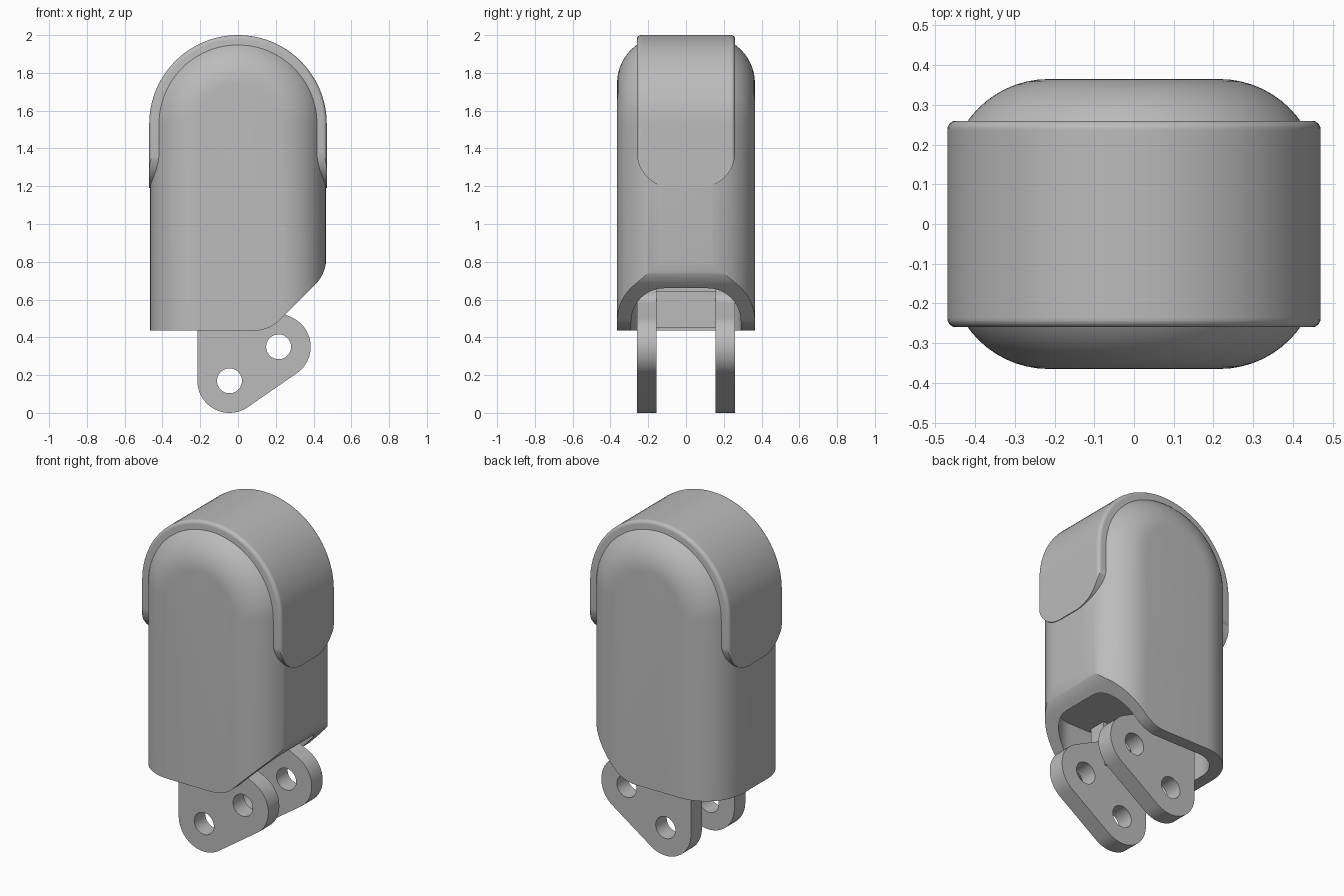
import bpy, bmesh
from math import sin, cos, tan, pi, radians, sqrt
from mathutils import Vector

if "Cube" in bpy.data.objects:
    bpy.data.objects.remove(bpy.data.objects["Cube"], do_unlink=True)

grey = bpy.data.materials.new("plain grey")
grey.use_nodes = True
GREY = (0.5, 0.5, 0.5, 1)
grey.diffuse_color = GREY
grey.node_tree.nodes["Principled BSDF"].inputs["Base Color"].default_value = GREY

ARCH_Z = 1.53


def finish(bm, name):
    bmesh.ops.recalc_face_normals(bm, faces=bm.faces)
    mesh = bpy.data.meshes.new(name)
    bm.to_mesh(mesh)
    bm.free()
    mesh.materials.append(grey)
    ob = bpy.data.objects.new(name, mesh)
    bpy.context.collection.objects.link(ob)
    return ob


def select(ob):
    bpy.ops.object.select_all(action='DESELECT')
    ob.select_set(True)
    bpy.context.view_layer.objects.active = ob


def smooth(ob):
    select(ob)
    bpy.ops.object.shade_smooth_by_angle(angle=radians(30))


def cut(ob, tool, operation='DIFFERENCE'):
    mod = ob.modifiers.new("cut", 'BOOLEAN')
    mod.operation, mod.solver, mod.object = operation, 'EXACT', tool
    select(ob)
    bpy.ops.object.modifier_apply(modifier=mod.name)
    bpy.data.objects.remove(tool, do_unlink=True)


def arc(cx, cy, r, start, end, steps=24):
    angles = [radians(start + (end - start) * i / steps) for i in range(steps + 1)]
    return [(cx + r * cos(a), cy + r * sin(a)) for a in angles]


def rounded(corners, steps=12):
    """Outline from (x, y, radius) corners, each filleted by its radius."""
    out = []
    for i, (x, y, r) in enumerate(corners):
        p = Vector((x, y))
        if r == 0:
            out.append((x, y))
            continue
        a = (Vector(corners[i - 1][:2]) - p).normalized()
        b = (Vector(corners[(i + 1) % len(corners)][:2]) - p).normalized()
        half = a.angle(b) / 2
        centre = p + (a + b).normalized() * (r / sin(half))
        start = p + a * (r / tan(half)) - centre
        end = p + b * (r / tan(half)) - centre
        for k in range(steps + 1):
            d = start.slerp(end, k / steps) if hasattr(start, "slerp") else start
            out.append(tuple(centre + d.normalized() * r))
    return out


def prism(name, outline, axis, lo, hi):
    """Extrude an (x, z) outline along y, or an (x, y) outline along z."""
    bm = bmesh.new()
    rings = []
    for h in (lo, hi):
        rings.append([bm.verts.new((u, h, v) if axis == 'y' else (u, v, h))
                      for u, v in outline])
    n = len(outline)
    bm.faces.new(rings[0])
    bm.faces.new(rings[1])
    for i in range(n):
        j = (i + 1) % n
        bm.faces.new((rings[0][i], rings[0][j], rings[1][j], rings[1][i]))
    return finish(bm, name)


def arch_stack(name, half_width, levels):
    """Loft arches front to back; each level is (y, inset, bottom z)."""
    bm = bmesh.new()
    rings = []
    for y, inset, bottom in levels:
        r = half_width - inset
        pts = [(r, bottom)] + arc(0, ARCH_Z, r, 0, 180, 48) + [(-r, bottom)]
        rings.append([bm.verts.new((x, y, z)) for x, z in pts])
    n = len(rings[0])
    for a, b in zip(rings, rings[1:]):
        for i in range(n):
            j = (i + 1) % n
            bm.faces.new((a[i], a[j], b[j], b[i]))
    bm.faces.new(rings[0])
    bm.faces.new(rings[-1])
    return finish(bm, name)


def round_drop(y, half, r):
    """How far a quarter-round edge of radius r has fallen at depth y."""
    t = max(0, abs(y) - (half - r))
    return r - sqrt(max(0, r * r - t * t))


def mirrored(ys):
    return [-y for y in reversed(ys)] + list(ys)


# Shell: arched body with large rounded edges
DEPTH, EDGE = 0.365, 0.25
ys = mirrored([DEPTH - EDGE + EDGE * sin(pi / 2 * i / 14) for i in range(15)])
shell = arch_stack("shell", 0.465, [(y, round_drop(y, DEPTH, EDGE), 0.3) for y in ys])

# Slanted lower edge of the shell
trim = prism("trim_cutter", rounded([(-0.6, 2.2, 0), (-0.6, 0.435, 0), (0.165, 0.435, 0.2),
                                     (0.467, 0.737, 0.2), (0.467, 1.2, 0),
                                     (0.6, 1.2, 0), (0.6, 2.2, 0)]), 'y', -0.6, 0.6)
cut(shell, trim, 'INTERSECT')

# Hollow underside
w, d, r = 0.39, 0.29, 0.175
cavity = prism("cavity_cutter", rounded([(-w, -d, r), (w, -d, r), (w, d, r), (-w, d, r)]),
               'z', 0.2, 0.72)
cut(shell, cavity)
smooth(shell)

# Band over the top with rounded lower ends
HALF, LIP, CORNER = 0.26, 0.022, 0.19
ys = {HALF - CORNER + CORNER * sin(pi / 2 * i / 12) for i in range(13)}
ys |= {HALF - LIP + LIP * sin(pi / 2 * i / 5) for i in range(6)}
band = arch_stack("top_band", 0.47, [(y, round_drop(y, HALF, LIP),
                                      1.19 + round_drop(y, HALF, CORNER))
                                     for y in mirrored(sorted(ys))])
smooth(band)

# Pair of hinge plates with two pin holes each
PINS = ((-0.045, 0.17), (0.215, 0.35))
plate = ([(-0.215, 0.74)] + arc(*PINS[0], 0.17, 180, 304.7)
         + arc(*PINS[1], 0.17, -55.3, 63)
         + rounded([(0.29, 0.5, 0), (0.09, 0.6, 0.06), (0.09, 0.74, 0)])[1:])
for side, name in ((-1, "front_hinge_plate"), (1, "back_hinge_plate")):
    lo, hi = sorted((side * 0.155, side * 0.26))
    ob = prism(name, plate, 'y', lo, hi)
    for x, z in PINS:
        cut(ob, prism("pin_cutter", arc(x, z, 0.066, 0, 350, 35), 'y', -0.5, 0.5))
    smooth(ob)

# Block joining the plates inside the shell
prism("hinge_block", [(-0.21, 0.45), (0.08, 0.45), (0.08, 0.645), (-0.21, 0.645)],
      'y', -0.16, 0.16)
